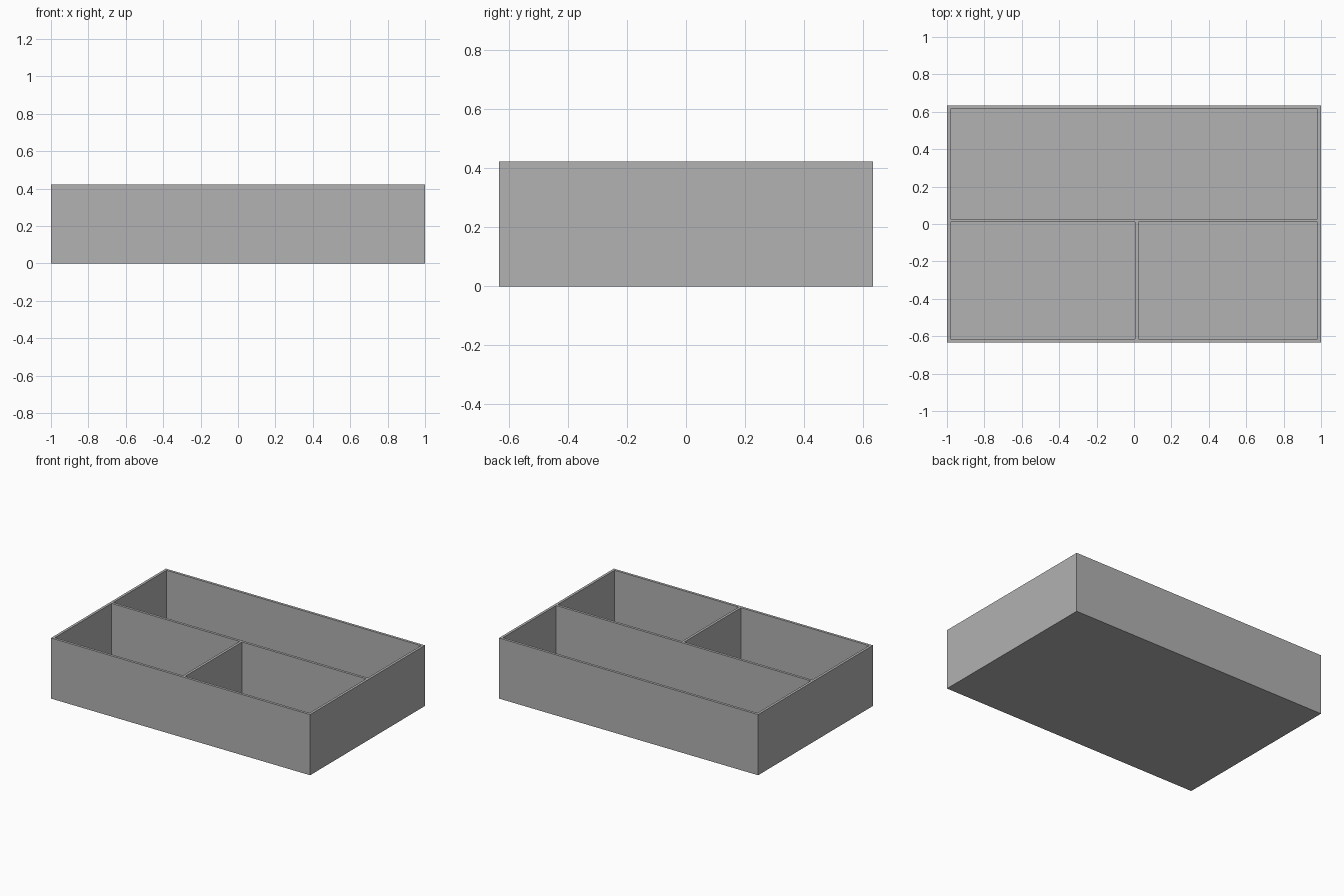
import bpy
import bmesh

if "Cube" in bpy.data.objects:
    bpy.data.objects.remove(bpy.data.objects["Cube"], do_unlink=True)

HALF_X, HALF_Y, HEIGHT, WALL = 1.0, 0.633, 0.423, 0.018
IN_X, IN_Y = HALF_X - WALL, HALF_Y - WALL

grey = bpy.data.materials.new("plain grey")
grey.use_nodes = True
colour = (0.445, 0.445, 0.445, 1)
grey.diffuse_color = colour
grey.node_tree.nodes["Principled BSDF"].inputs["Base Color"].default_value = colour

# Compartments as (x min, x max, y min, y max)
DIVIDER_X, DIVIDER_Y = 0.006, 0.01
compartments = [
    (-IN_X, IN_X, DIVIDER_Y + WALL, IN_Y),
    (-IN_X, DIVIDER_X, -IN_Y, DIVIDER_Y),
    (DIVIDER_X + WALL, IN_X, -IN_Y, DIVIDER_Y),
]


def add_rectangle(bm, x0, x1, y0, y1, z):
    return [bm.verts.new((x, y, z)) for x, y in ((x0, y0), (x1, y0), (x1, y1), (x0, y1))]


def add_sides(bm, low, high, inward=False):
    for i in range(4):
        j = (i + 1) % 4
        ring = [low[i], low[j], high[j], high[i]]
        bm.faces.new(ring[::-1] if inward else ring)


bm = bmesh.new()

# Outer shell and underside
base = add_rectangle(bm, -HALF_X, HALF_X, -HALF_Y, HALF_Y, 0)
rim = add_rectangle(bm, -HALF_X, HALF_X, -HALF_Y, HALF_Y, HEIGHT)
bm.faces.new(base[::-1])
add_sides(bm, base, rim)
loops = [rim]

# Recessed compartments with floors
for bounds in compartments:
    floor = add_rectangle(bm, *bounds, WALL)
    lip = add_rectangle(bm, *bounds, HEIGHT)
    bm.faces.new(floor)
    add_sides(bm, floor, lip, inward=True)
    loops.append(lip)

# Flat top of the walls and dividers, with holes at the compartments
edges = [bm.edges.get((loop[i], loop[(i + 1) % 4])) for loop in loops for i in range(4)]
bmesh.ops.triangle_fill(bm, edges=edges, use_beauty=True, use_dissolve=False, normal=(0, 0, 1))
bmesh.ops.recalc_face_normals(bm, faces=bm.faces[:])

mesh = bpy.data.meshes.new("divided_tray")
bm.to_mesh(mesh)
bm.free()
mesh.materials.append(grey)
bpy.context.collection.objects.link(bpy.data.objects.new("divided_tray", mesh))
